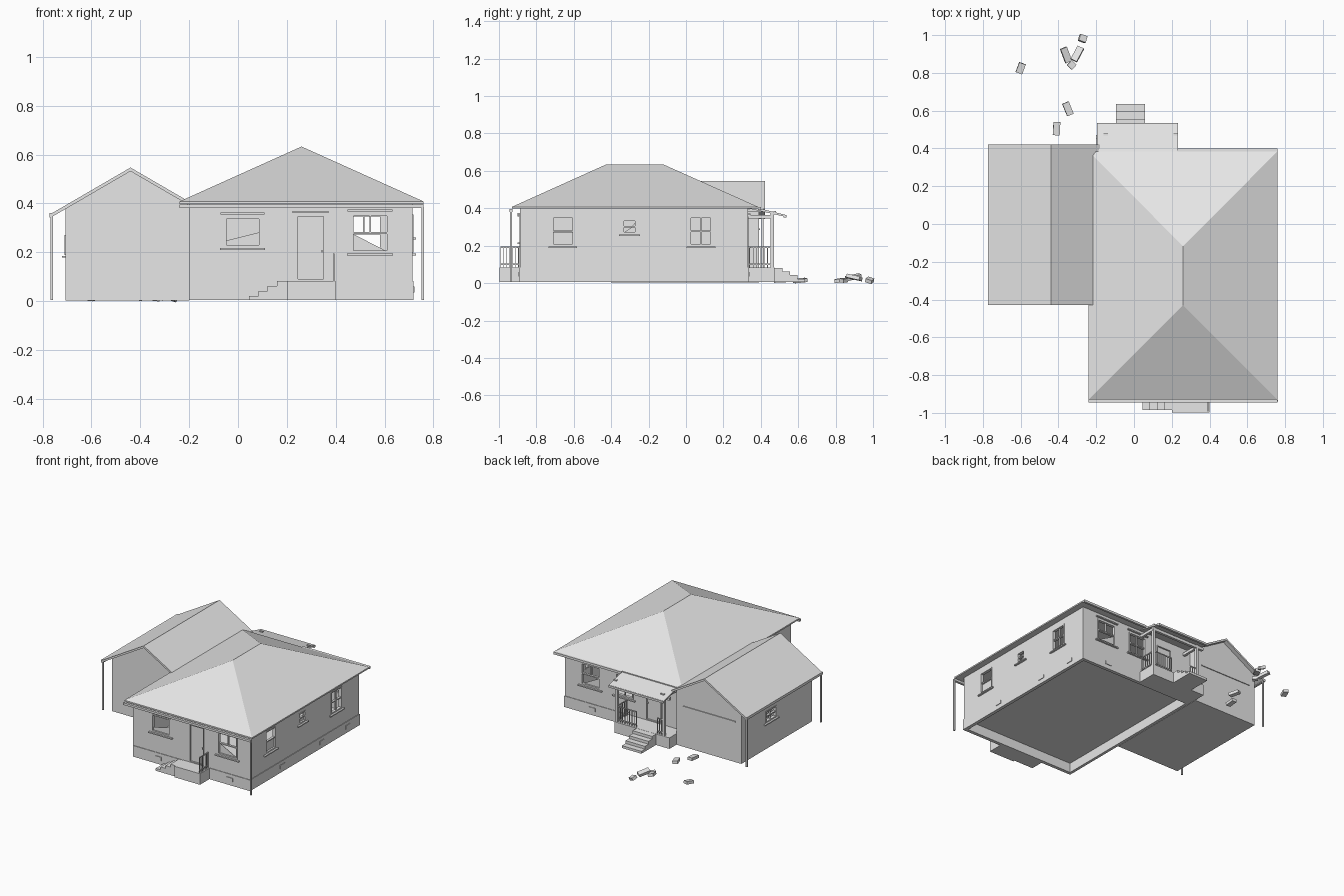
import bpy, bmesh
from mathutils import Matrix, Vector, Euler

if "Cube" in bpy.data.objects:
    bpy.data.objects.remove(bpy.data.objects["Cube"], do_unlink=True)

grey = bpy.data.materials.new("plain_grey")
grey.use_nodes = True
COLOUR = (0.8, 0.8, 0.8, 1)
grey.diffuse_color = COLOUR
grey.node_tree.nodes["Principled BSDF"].inputs["Base Color"].default_value = COLOUR


def add_box(bm, x0, x1, y0, y1, z0, z1):
    size = (abs(x1 - x0), abs(y1 - y0), abs(z1 - z0), 1)
    mid = Vector(((x0 + x1) / 2, (y0 + y1) / 2, (z0 + z1) / 2))
    bmesh.ops.create_cube(bm, size=1, matrix=Matrix.Translation(mid) @ Matrix.Diagonal(size))


def add_prism(bm, points, offset):
    """Extrude a flat outline by an offset."""
    face = bm.faces.new([bm.verts.new(p) for p in points])
    top = bmesh.ops.extrude_face_region(bm, geom=[face])["geom"]
    bmesh.ops.translate(bm, vec=offset, verts=[v for v in top if isinstance(v, bmesh.types.BMVert)])


def finish(name, bm):
    bmesh.ops.recalc_face_normals(bm, faces=bm.faces)
    mesh = bpy.data.meshes.new(name)
    bm.to_mesh(mesh)
    bm.free()
    mesh.materials.append(grey)
    obj = bpy.data.objects.new(name, mesh)
    bpy.context.collection.objects.link(obj)
    return obj


def boxes(name, *specs):
    bm = bmesh.new()
    for s in specs:
        add_box(bm, *s)
    return finish(name, bm)


def cut(obj, cutter):
    cutter.hide_render = True
    mod = obj.modifiers.new("cut", "BOOLEAN")
    mod.operation, mod.solver, mod.object = "DIFFERENCE", "EXACT", cutter
    bpy.context.view_layer.objects.active = obj
    bpy.ops.object.modifier_apply(modifier=mod.name)
    bpy.data.objects.remove(cutter, do_unlink=True)


# Wall planes: axis of the normal, position, outward sign
X0, X1, Y0, Y1 = -0.2, 0.715, -0.888, 0.332
FLOOR, TOP = 0.083, 0.405
WALLS = {"front": ("y", Y0, -1), "back": ("y", Y1, 1), "right": ("x", X1, 1), "garage": ("x", -0.707, -1)}


def on_wall(wall, u, z, d):
    axis, pos, sign = WALLS[wall]
    return Vector((u, pos + sign * d, z)) if axis == "y" else Vector((pos + sign * d, u, z))


def wall_box(bm, wall, u0, u1, z0, z1, d0, d1):
    a, b = on_wall(wall, u0, z0, d0), on_wall(wall, u1, z1, d1)
    add_box(bm, a.x, b.x, a.y, b.y, a.z, b.z)


house_holes, garage_holes = bmesh.new(), bmesh.new()


def opening(name, wall, u0, u1, z0, z1, bars="", lintel=False, sill=True, shard=None, f=0.008):
    """Cut a hole and fit frame, bars, sill, lintel and a broken pane."""
    wall_box(garage_holes if wall == "garage" else house_holes, wall, u0, u1, z0, z1, -0.035, 0.03)
    bm = bmesh.new()
    for a, b in ((u0, u0 + f), (u1 - f, u1)):
        wall_box(bm, wall, a, b, z0, z1, -0.018, 0.003)
    for a, b in ((z0, z0 + f), (z1 - f, z1)):
        wall_box(bm, wall, u0, u1, a, b, -0.018, 0.003)
    um, zm = (u0 + u1) / 2, (z0 + z1) / 2
    if "h" in bars:
        wall_box(bm, wall, u0, u1, zm - 0.004, zm + 0.004, -0.016, 0)
    if "v" in bars or "t" in bars:
        low = zm if "t" in bars else z0
        wall_box(bm, wall, um - 0.003, um + 0.003, low, z1, -0.015, -0.003)
    if sill:
        wall_box(bm, wall, u0 - 0.018, u1 + 0.018, z0 - 0.012, z0 - 0.004, -0.005, 0.013)
    if lintel:
        wall_box(bm, wall, u0 - 0.016, u1 + 0.016, z1 + 0.01, z1 + 0.018, -0.005, 0.013)
    if shard:
        pts = [on_wall(wall, u0 + s * (u1 - u0), z0 + t * (z1 - z0), -0.012) for s, t in shard]
        add_prism(bm, pts, on_wall(wall, 0, 0, 0.003) - on_wall(wall, 0, 0, 0))
    finish(name, bm)


def door(name, wall, u0, u1, z1, lintel):
    opening(name + "_frame", wall, u0, u1, FLOOR + 0.002, z1, sill=False, lintel=lintel, f=0.006)
    bm = bmesh.new()
    wall_box(bm, wall, u0 + 0.005, u1 - 0.005, FLOOR, z1 - 0.005, -0.016, -0.008)
    wall_box(bm, wall, u1 - 0.014, u1 - 0.009, 0.2, 0.21, -0.01, 0.003)
    finish(name, bm)


LOW_SHARD = [(0, 0), (1, 0), (1, 0.5), (0, 0.2)]
FALLING = [(0, 0), (1, 0), (0, 0.5)]
opening("front_left_window", "front", 0.465, 0.617, 0.2, 0.357, "ht", True, shard=FALLING)
opening("front_right_window", "front", -0.055, 0.093, 0.222, 0.345, "", True, shard=LOW_SHARD)
door("front_door", "front", 0.24, 0.355, 0.352, True)
opening("side_front_window", "right", -0.716, -0.6, 0.2, 0.355, "h", shard=[(0, 0), (1, 0), (1, 0.45), (0, 0.45)])
opening("side_small_window", "right", -0.34, -0.265, 0.265, 0.34, "h", shard=[(0, 0), (1, 0), (1, 0.9), (0.6, 0.4)])
opening("side_back_window", "right", 0.02, 0.14, 0.2, 0.355, "hv")
opening("back_left_window", "back", 0.44, 0.59, 0.2, 0.355, "ht", True, shard=FALLING)
opening("back_middle_window", "back", 0.18, 0.32, 0.2, 0.355, "hv", True)
door("back_door", "back", -0.04, 0.08, 0.345, False)
opening("garage_window", "garage", 0.0, 0.12, 0.19, 0.27, "hv")

# House walls, hollow inside, over an open foundation skirt
walls = boxes("house_walls", (X0, X1, Y0, Y1, FLOOR - 0.01, TOP))
t = 0.02
cut(walls, boxes("room_void", (X0 + t, X1 - t, Y0 + t, Y1 - t, FLOOR, TOP - 0.01)))
cut(walls, finish("house_openings", house_holes))
p = 0.004
boxes("foundation",
      (X0, X1 + p, Y0 - p, Y0 + t, 0.005, FLOOR), (X0, X1 + p, Y1 - t, Y1 + p, 0.005, FLOOR),
      (X0, X0 + t, Y0, Y1, 0.005, FLOOR), (X1 - t, X1 + p, Y0, Y1, 0.005, FLOOR))
bm = bmesh.new()
for wall, u in (("front", 0.0), ("front", 0.56), ("right", -0.53), ("right", -0.09), ("right", 0.2), ("back", 0.5)):
    wall_box(bm, wall, u - 0.025, u + 0.025, 0.035, 0.06, 0, 0.008)
finish("foundation_vents", bm)

# Hip roof with a flat soffit
bm = bmesh.new()
RX, RY = (-0.24, 0.76), (-0.93, 0.385)
eaves = [bm.verts.new((x, y, 0.408)) for x, y in
         ((RX[0], RY[0]), (RX[1], RY[0]), (RX[1], RY[1]), (RX[0], RY[1]))]
front_peak, back_peak = [bm.verts.new((0.26, y, 0.633)) for y in (-0.43, -0.118)]
a, b, c, d = eaves
for f in ((a, b, front_peak), (b, c, back_peak, front_peak), (c, d, back_peak), (d, a, front_peak, back_peak), (d, c, b, a)):
    bm.faces.new(f)
finish("house_roof", bm)
boxes("house_soffit", (RX[0], RX[1], RY[0], RY[1], 0.398, 0.408))

# Garage body and gable roof
bm = bmesh.new()
gable = [(-0.707, 0.003), (X0, 0.003), (X0, 0.395), (-0.44, 0.533), (-0.707, 0.379)]
add_prism(bm, [(x, -0.4, z) for x, z in gable], (0, 0.79, 0))
garage = finish("garage_walls", bm)
cut(garage, finish("garage_openings", garage_holes))
bm = bmesh.new()
rafters = [(-0.767, 0.357), (-0.44, 0.547), (-0.18, 0.396), (-0.18, 0.381), (-0.44, 0.532), (-0.767, 0.342)]
add_prism(bm, [(x, -0.428, z) for x, z in rafters], (0, 0.85, 0))
finish("garage_roof", bm)
boxes("garage_ledge", (-0.66, -0.25, 0.385, 0.396, 0.285, 0.293))

# Gutters and downspouts
boxes("gutters", (RX[0], RX[1], -0.945, -0.928, 0.381, 0.396), (0.23, RX[1], 0.385, 0.4, 0.392, 0.408),
      (-0.772, -0.757, -0.428, 0.422, 0.342, 0.36))
s = 0.005
boxes("downspouts", *[(x - s, x + s, y - s, y + s, 0.005, z) for x, y, z in
                      ((0.757, -0.936, 0.385), (-0.763, -0.42, 0.345), (-0.763, 0.41, 0.345))])


def railing(name, x0, y0, x1, y1, n):
    """Top rail, bottom rail and balusters between two points."""
    h = 0.003
    specs = [(min(x0, x1) - h, max(x0, x1) + h, min(y0, y1) - h, max(y0, y1) + h, z, z + 0.007) for z in (0.098, 0.189)]
    for i in range(n + 1):
        x, y = x0 + (x1 - x0) * i / n, y0 + (y1 - y0) * i / n
        specs.append((x - 0.002, x + 0.002, y - 0.002, y + 0.002, FLOOR, 0.192))
    boxes(name, *specs)


# Front landing with side steps
boxes("front_landing", (0.2, 0.4, -0.997, Y0, 0.005, FLOOR))
boxes("front_steps", *[(0.045 + 0.038 * i, 0.2, -0.985, Y0, 0.005, 0.022 + 0.02 * i) for i in range(4)])
railing("front_railing", 0.392, -0.99, 0.392, -0.895, 6)

# Back porch with posts, beams, sloping roof and steps
boxes("porch_floor", (X0, 0.23, Y1, 0.472, 0.005, FLOOR))
boxes("porch_posts", *[(x - 0.009, x + 0.009, 0.452, 0.47, FLOOR, 0.372) for x in (-0.15, 0.218)])
boxes("porch_beams", (X0, 0.23, 0.452, 0.47, 0.345, 0.365), (0.209, 0.227, Y1, 0.47, 0.345, 0.365),
      (-0.159, -0.141, Y1, 0.47, 0.345, 0.365))
bm = bmesh.new()
pitch = [(0.33, 0.415), (0.53, 0.365), (0.53, 0.355), (0.33, 0.4)]
add_prism(bm, [(-0.195, y, z) for y, z in pitch], (0.427, 0, 0))
finish("porch_roof", bm)
boxes("porch_gutter", (-0.195, 0.232, 0.52, 0.536, 0.35, 0.364))
boxes("porch_post_caps", *[(x - 0.012, x + 0.012, 0.468, 0.48, 0.375, 0.386) for x in (-0.15, 0.22)])
boxes("porch_steps", *[(-0.095, 0.057, 0.46, 0.635 - 0.04 * i, 0.005, 0.022 + 0.02 * i) for i in range(4)])
railing("porch_side_railing", 0.218, 0.34, 0.218, 0.455, 6)
railing("porch_left_railing", 0.065, 0.461, 0.21, 0.461, 8)
railing("porch_right_railing", -0.145, 0.461, -0.1, 0.461, 3)

# Scattered rubble blocks: position, turn, length, tilt
rubble = [(-0.6, 0.825, 0.014, -0.35, 0.055, 0.1), (-0.36, 0.895, 0.032, 0.4, 0.08, 0.2),
          (-0.3, 0.9, 0.03, -0.45, 0.08, -0.2), (-0.272, 0.982, 0.015, 1.3, 0.04, 0.3),
          (-0.33, 0.842, 0.015, 0.8, 0.035, 0.1), (-0.35, 0.61, 0.014, 0.4, 0.07, 0.1),
          (-0.41, 0.505, 0.014, -0.05, 0.07, 0.05)]
bm = bmesh.new()
for x, y, z, turn, length, tilt in rubble:
    place = Matrix.Translation((x, y, z)) @ Euler((tilt, tilt, turn)).to_matrix().to_4x4()
    bmesh.ops.create_cube(bm, size=1, matrix=place @ Matrix.Diagonal((0.036, length, 0.02, 1)))
finish("rubble_blocks", bm)
